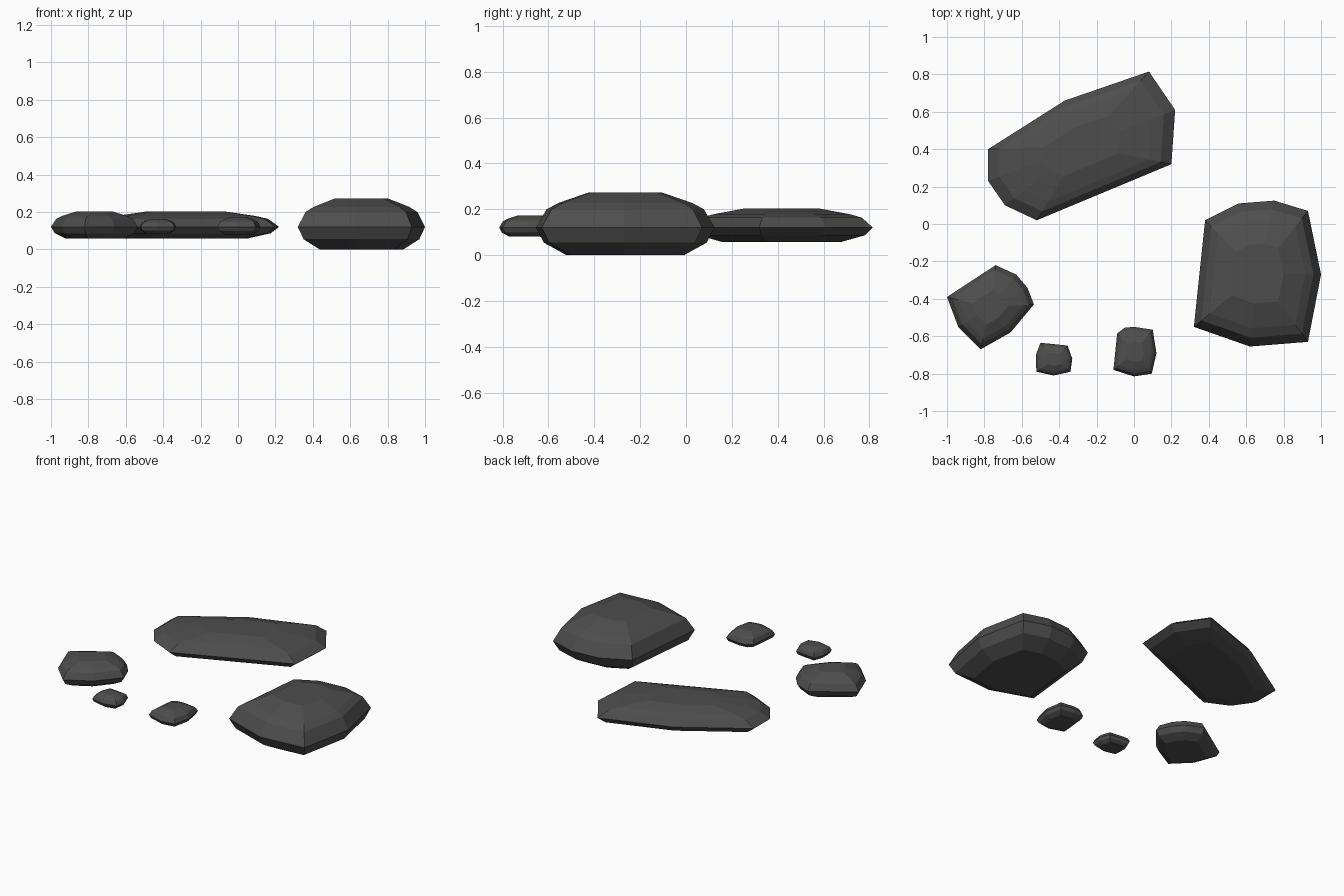
import bpy, bmesh

if "Cube" in bpy.data.objects:
    bpy.data.objects.remove(bpy.data.objects["Cube"])

MID = 0.12  # height of the widest ring of every stone

# Shared stone profile: (outline scale, fraction of the height above / below the middle)
PROFILE = [(0.66, -1.0), (0.91, -0.55), (1.0, 0.0),
           (0.88, 0.52), (0.75, 0.70), (0.41, 1.0)]

stone_mat = bpy.data.materials.new("dark_stone")
stone_mat.diffuse_color = (0.075, 0.075, 0.075, 1)
stone_mat.use_nodes = True
stone_mat.node_tree.nodes["Principled BSDF"].inputs["Base Color"].default_value = stone_mat.diffuse_color


def stone(name, outline, up, down):
    """Loft scaled copies of the outline into a flat faceted stone."""
    xs, ys = zip(*outline)
    cx, cy = (min(xs) + max(xs)) / 2, (min(ys) + max(ys)) / 2
    bm = bmesh.new()
    rings = []
    for s, h in PROFILE:
        z = MID + h * (up if h > 0 else down)
        rings.append([bm.verts.new((cx + (x - cx) * s, cy + (y - cy) * s, z))
                      for x, y in outline])
    n = len(outline)
    for low, high in zip(rings, rings[1:]):
        for i in range(n):
            j = (i + 1) % n
            bm.faces.new((low[i], low[j], high[j], high[i]))
    bm.faces.new(rings[0])
    bm.faces.new(rings[-1])
    bmesh.ops.recalc_face_normals(bm, faces=bm.faces[:])
    mesh = bpy.data.meshes.new(name)
    bm.to_mesh(mesh)
    bm.free()
    mesh.materials.append(stone_mat)
    bpy.context.collection.objects.link(bpy.data.objects.new(name, mesh))


# Tall block on the right
stone("large_stone",
      [(0.32, -0.55), (0.62, -0.655), (0.93, -0.63), (1.0, -0.27),
       (0.93, 0.07), (0.75, 0.125), (0.56, 0.11), (0.38, 0.02)], 0.153, 0.12)

# Long slab at the back
stone("long_stone",
      [(-0.78, 0.23), (-0.69, 0.10), (-0.52, 0.02), (0.20, 0.32),
       (0.22, 0.61), (0.08, 0.815), (-0.37, 0.66), (-0.78, 0.40)], 0.083, 0.062)

# Medium stone on the left
stone("medium_stone",
      [(-1.0, -0.39), (-0.94, -0.55), (-0.82, -0.67), (-0.66, -0.58),
       (-0.535, -0.43), (-0.57, -0.34), (-0.63, -0.27), (-0.74, -0.22)], 0.083, 0.062)

# Two pebbles at the front
stone("small_pebble",
      [(-0.52, -0.79), (-0.43, -0.81), (-0.34, -0.79), (-0.33, -0.72),
       (-0.355, -0.65), (-0.50, -0.635), (-0.525, -0.70), (-0.525, -0.75)], 0.042, 0.034)
stone("pebble",
      [(-0.11, -0.78), (0.0, -0.815), (0.095, -0.80), (0.12, -0.69),
       (0.10, -0.565), (0.0, -0.55), (-0.05, -0.555), (-0.09, -0.585)], 0.052, 0.04)
